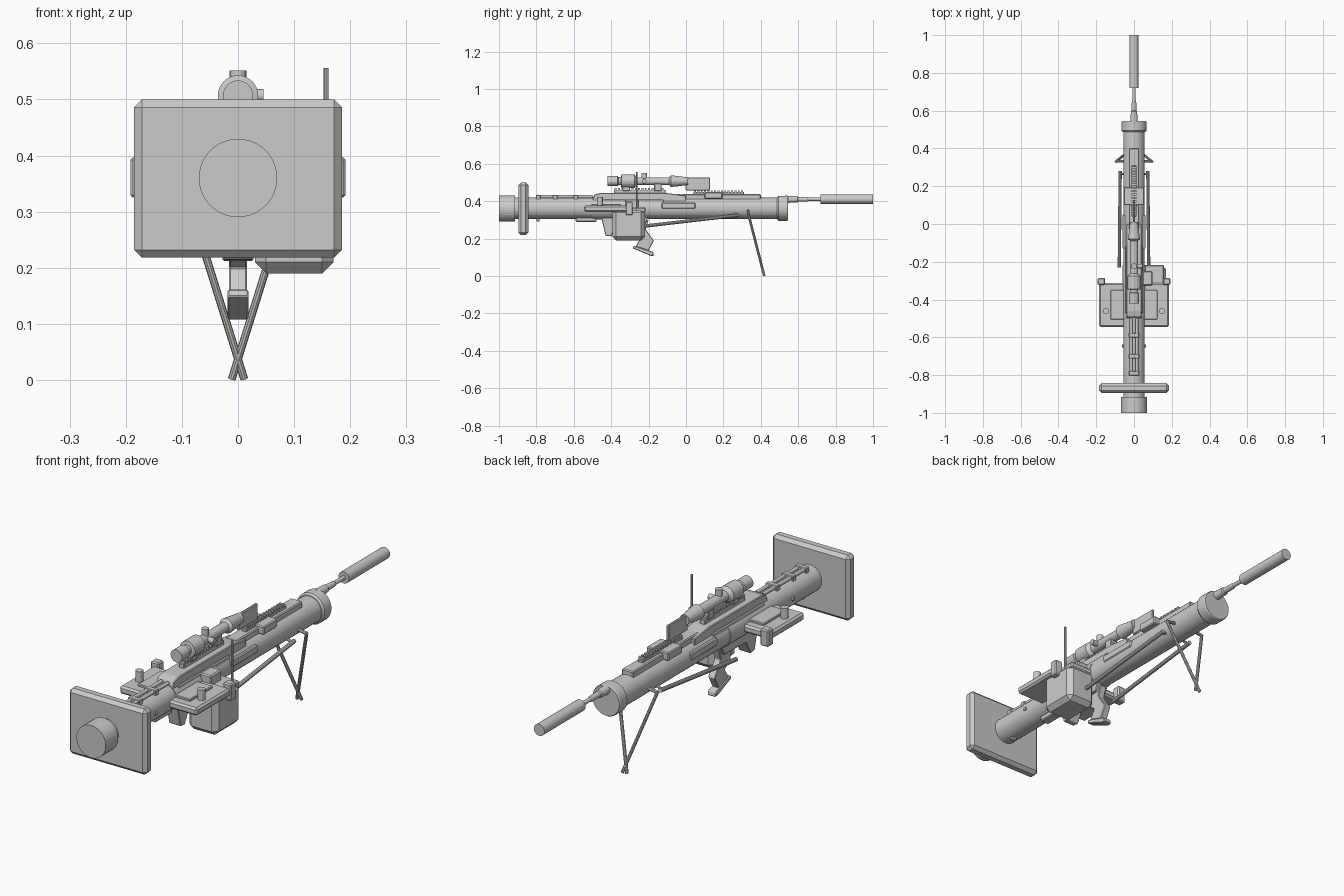
import bpy, bmesh, math
from mathutils import Vector, Matrix

if "Cube" in bpy.data.objects:
    bpy.data.objects.remove(bpy.data.objects["Cube"])


def finish(bm, name):
    bmesh.ops.recalc_face_normals(bm, faces=bm.faces)
    me = bpy.data.meshes.new(name)
    bm.to_mesh(me)
    bm.free()
    ob = bpy.data.objects.new(name, me)
    bpy.context.collection.objects.link(ob)
    return ob


def chamfer(bm, width):
    if width:
        bmesh.ops.bevel(bm, geom=bm.edges[:], offset=width, segments=1, affect='EDGES')


def box(name, x, y, z, bevel=0.004):
    """Chamfered box from (min, max) ranges."""
    bm = bmesh.new()
    size = [r[1] - r[0] for r in (x, y, z)]
    mid = [(r[0] + r[1]) / 2 for r in (x, y, z)]
    bmesh.ops.create_cube(bm, size=1, matrix=Matrix.Translation(mid) @ Matrix.Diagonal((*size, 1)))
    chamfer(bm, bevel)
    return finish(bm, name)


def rod(name, a, b, r, sides=12, r2=None):
    """Cylinder or cone between two points."""
    a, b = Vector(a), Vector(b)
    d = b - a
    bm = bmesh.new()
    m = Matrix.Translation((a + b) / 2) @ d.to_track_quat('Z', 'Y').to_matrix().to_4x4()
    bmesh.ops.create_cone(bm, cap_ends=True, segments=sides, radius1=r,
                          radius2=r if r2 is None else r2, depth=d.length, matrix=m)
    return finish(bm, name)


def lathe(name, profile, zc, sides=24):
    """Closed turned part along y from (y, radius) pairs."""
    bm = bmesh.new()
    rings = [[bm.verts.new((r * math.cos(t), y, zc + r * math.sin(t)))
              for t in (2 * math.pi * (i + .5) / sides for i in range(sides))] for y, r in profile]
    for p, q in zip(rings, rings[1:]):
        for i in range(sides):
            j = (i + 1) % sides
            bm.faces.new((p[i], p[j], q[j], q[i]))
    bm.faces.new(rings[0])
    bm.faces.new(rings[-1])
    return finish(bm, name)


def side_profile(name, pts, half, bevel=0.003):
    """Side outline in (y, z) extruded across x."""
    bm = bmesh.new()
    f = bm.faces.new([bm.verts.new((-half, y, z)) for y, z in pts])
    ext = bmesh.ops.extrude_face_region(bm, geom=[f])['geom']
    bmesh.ops.translate(bm, vec=(2 * half, 0, 0), verts=[v for v in ext if isinstance(v, bmesh.types.BMVert)])
    chamfer(bm, bevel)
    return finish(bm, name)


# Main tube with end caps and collar
lathe("main_tube", [(-.92, .057), (.50, .057)], .362, 32)
lathe("rear_cap", [(-1, .07), (-.915, .07)], .36, 32)
lathe("front_cap", [(.487, .06), (.495, .067), (.54, .067), (.545, .064)], .362, 32)
lathe("receiver_sleeve", [(-.50, .060), (-.22, .060)], .362, 32)

# Shoulder plate
box("shoulder_plate", (-.185, .185), (-.895, -.843), (.218, .50), .014)

# Barrel and long muzzle cylinder
lathe("barrel", [(.53, .02), (.595, .017), (.60, .013), (.65, .012), (.655, .009), (.73, .009)], .41, 16)
lathe("muzzle_cylinder", [(.72, .025), (1, .025)], .41, 24)

# Top deck
side_profile("receiver_deck", [(-.505, .395), (-.49, .435), (-.46, .443), (-.10, .443), (0, .43), (0, .395)], .04)
box("front_deck", (-.027, .027), (-.05, .40), (.405, .438))
box("receiver_body", (-.048, .048), (-.47, -.12), (.35, .41))
box("front_clamp", (-.053, .053), (.10, .195), (.412, .448))

# Toothed rails
for name, y0, y1, z in (("rear_rail", -.385, -.11, .452), ("front_rail", .04, .31, .44)):
    box(name, (-.012, .012), (y0, y1), (z - .015, z + .009), .002)
    n = int((y1 - y0) / .018)
    for i in range(n):
        y = y0 + .003 + i * .018
        box(name + "_tooth", (-.013, .013), (y, y + .01), (z + .006, z + .018), 0)

# Scope, turrets, mounts and sight blade
lathe("scope", [(-.42, .027), (-.365, .027), (-.362, .022), (-.348, .022), (-.345, .036), (-.275, .036),
                (-.262, .021), (-.09, .021), (-.08, .032), (-.0, .022), (.01, .022)], .507, 20)
rod("scope_top_turret", (0, -.223, .51), (0, -.223, .552), .015, 16)
rod("scope_side_turret", (0, -.223, .507), (.045, -.223, .507), .012, 16)
for y in (-.32, -.15):
    box("scope_mount", (-.017, .017), (y - .02, y + .02), (.455, .495), .003)
box("sight_blade", (-.006, .006), (-.003, .128), (.458, .527), .003)

# Bolt rods on the rear of the tube
for s in (-1, 1):
    rod("bolt_rod", (s * .015, -.78, .425), (s * .015, -.50, .425), .008)
for y in (-.79, -.70, -.59):
    box("bolt_bracket", (-.028, .028), (y - .012, y + .012), (.408, .434), .003)

# Control wings on both sides
for s in (-1, 1):
    def sx(a, b):
        return tuple(sorted((s * a, s * b)))
    box("side_wing", sx(.03, .185), (-.545, -.313), (.343, .377), .008)
    box("wing_panel", sx(.04, .125), (-.505, -.35), (.37, .386), .003)
    rod("wing_knob", (s * .148, -.46, .37), (s * .148, -.46, .422), .016, 16)
    box("wing_block", sx(.153, .192), (-.322, -.285), (.325, .397), .005)
    box("side_panel", sx(.04, .061), (-.13, .05), (.36, .392), .004)
    # Bipod leg, its folded arm and pins
    rod("bipod_leg", (s * .096, .33, .345), (s * -.011, .418, .002), .007, 10)
    rod("folded_arm", (s * .078, -.23, .266), (s * .073, .28, .325), .009, 10)
    rod("arm_pin", (s * .04, .265, .335), (s * .076, .265, .323), .006, 8)
    rod("leg_pin", (s * .04, .332, .35), (s * .097, .332, .343), .007, 8)
    rod("rear_pin", (s * .05, -.645, .362), (s * .063, -.645, .362), .008, 8)

# Ammunition box, side block and aerial
box("ammunition_box", (.03, .17), (-.393, -.22), (.19, .36), .02)
box("box_lid", (.045, .16), (-.33, -.216), (.34, .368), .006)
box("side_block", (.045, .098), (-.325, -.25), (.345, .41), .005)
rod("aerial", (.157, -.264, .34), (.157, -.264, .556), .0045, 8)

# Grip with foot and rear trigger housing
side_profile("grip", [(-.30, .30), (-.20, .30), (-.215, .25), (-.172, .188), (-.20, .135),
                      (-.27, .158), (-.245, .2), (-.28, .225)], .016)
side_profile("grip_foot", [(-.285, .148), (-.28, .162), (-.175, .128), (-.172, .108), (-.19, .108)], .019)
side_profile("trigger_housing", [(-.455, .32), (-.43, .215), (-.40, .212), (-.37, .27), (-.22, .275),
                                 (-.20, .32)], .028)
box("underside_bar", (-.022, .022), (-.59, -.478), (.29, .33))
box("sling_lug", (-.01, .01), (-.80, -.782), (.292, .33), .003)
